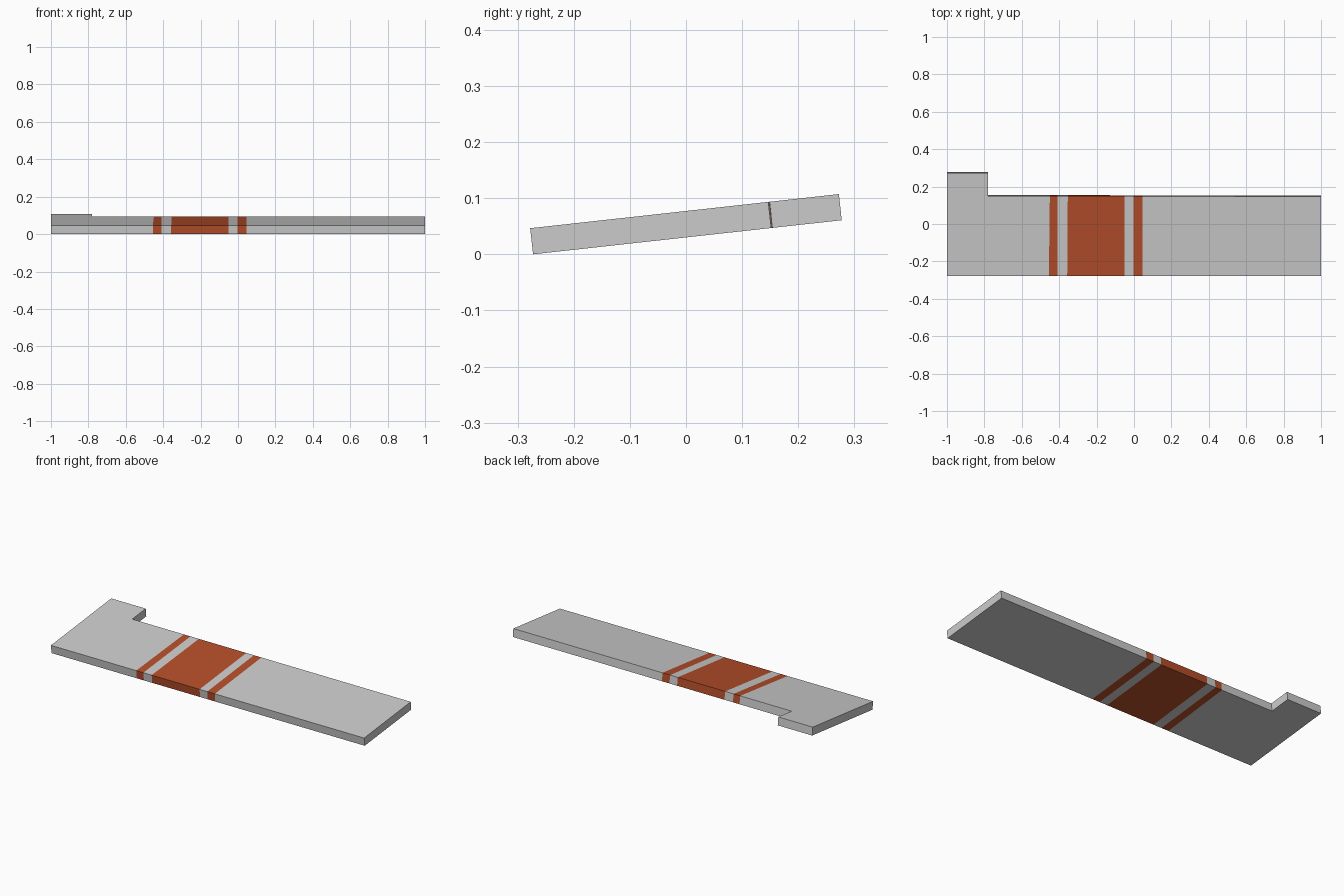
import bpy, bmesh, math
from mathutils import Vector

if "Cube" in bpy.data.objects:
    bpy.data.objects.remove(bpy.data.objects["Cube"])

TILT = math.radians(6.3)
THICK, DEPTH, MAIN = 0.0468, 0.5535, 0.428   # thickness, full depth, depth right of the step
STEP_X = -0.78

def material(name, rgb):
    m = bpy.data.materials.new(name)
    m.diffuse_color = (*rgb, 1)
    m.use_nodes = True
    m.node_tree.nodes["Principled BSDF"].inputs["Base Color"].default_value = m.diffuse_color
    return m

grey = material("light grey", (0.60, 0.60, 0.60))
orange = material("burnt orange", (0.46, 0.075, 0.023))

along = Vector((0, math.cos(TILT), math.sin(TILT)))
up = Vector((0, -math.sin(TILT), math.cos(TILT)))
origin = Vector((0, -0.2726, 0))

def place(x, depth, h):
    return origin + Vector((x, 0, 0)) + along * depth + up * h

def back(x):
    # the long back edge tapers very slightly
    return MAIN + 0.002 - 0.003 * (x - STEP_X) / (1 - STEP_X)

# Outline cut into strips: (front x, back x) of each cut line
cuts = [(STEP_X, STEP_X), (-0.455, -0.45), (-0.41, -0.408), (-0.357, -0.354),
        (-0.051, -0.051), (-0.002, -0.002), (0.046, 0.046), (1, 1)]
striped = {1, 3, 5}

bm = bmesh.new()
cols = [[bm.verts.new(place(f, 0, h)) for h in (0, THICK)] +
        [bm.verts.new(place(b, back(b), h)) for h in (THICK, 0)] for f, b in cuts]

# Board strips: bottom, front, top and back faces of each strip
for i in range(len(cols) - 1):
    a, b = cols[i], cols[i + 1]
    for k in range(4):
        face = bm.faces.new((a[k], a[(k + 1) % 4], b[(k + 1) % 4], b[k]))
        face.material_index = 1 if i in striped else 0
bm.faces.new(cols[-1])

# Wider left end with the projecting tab
def pair(x, d):
    return [bm.verts.new(place(x, d, h)) for h in (0, THICK)]
s = cols[0]
ring = [pair(-1, 0), [s[0], s[1]], [s[3], s[2]], pair(STEP_X, DEPTH), pair(-1, DEPTH)]
bm.faces.new([r[0] for r in ring])
bm.faces.new([r[1] for r in ring])
for i in (0, 2, 3, 4):
    p, q = ring[i], ring[(i + 1) % 5]
    bm.faces.new((p[0], q[0], q[1], p[1]))
bmesh.ops.recalc_face_normals(bm, faces=bm.faces)

mesh = bpy.data.meshes.new("tilted_board")
bm.to_mesh(mesh)
bm.free()
mesh.materials.append(grey)
mesh.materials.append(orange)
board = bpy.data.objects.new("tilted_board", mesh)
bpy.context.collection.objects.link(board)
